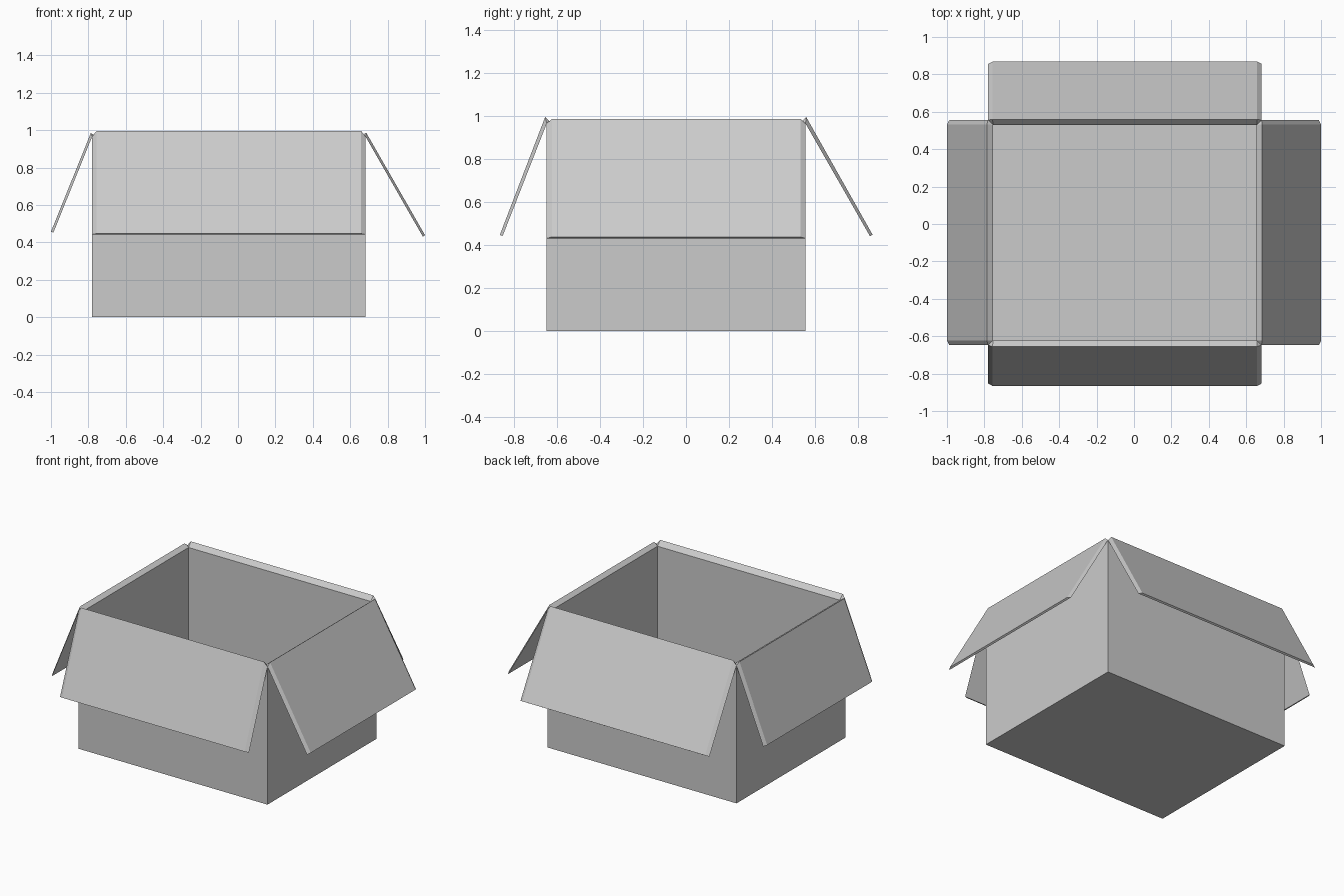
import bpy
import bmesh

cube = bpy.data.objects.get("Cube")
if cube:
    bpy.data.objects.remove(cube, do_unlink=True)

grey = bpy.data.materials.new("plain grey card")
grey.use_nodes = True
colour = (0.6, 0.6, 0.6, 1.0)
grey.diffuse_color = colour
grey.node_tree.nodes["Principled BSDF"].inputs["Base Color"].default_value = colour

X0, X1, Y0, Y1 = -0.78, 0.682, -0.648, 0.556   # outer walls
HINGE, CARD, INSET = 0.965, 0.026, 0.024


def finish(bm, name):
    bmesh.ops.recalc_face_normals(bm, faces=bm.faces)
    mesh = bpy.data.meshes.new(name)
    bm.to_mesh(mesh)
    bm.free()
    mesh.materials.append(grey)
    obj = bpy.data.objects.new(name, mesh)
    bpy.context.collection.objects.link(obj)
    return obj


# Open box: outer and inner shells joined by a flat rim
def make_box():
    bm = bmesh.new()

    def ring(inset, z):
        return [bm.verts.new(p) for p in (
            (X0 + inset, Y0 + inset, z), (X1 - inset, Y0 + inset, z),
            (X1 - inset, Y1 - inset, z), (X0 + inset, Y1 - inset, z))]

    rings = [ring(0, 0), ring(0, HINGE), ring(CARD, HINGE), ring(CARD, CARD)]
    for low, high in zip(rings, rings[1:]):
        for i in range(4):
            j = (i + 1) % 4
            bm.faces.new((low[i], low[j], high[j], high[i]))
    bm.faces.new(rings[0])
    bm.faces.new(rings[-1])
    finish(bm, "box_body")


# Flap: wide underside, narrower outer face, and a sloped lip over the wall rim
def make_flap(name, place, start, end, wall, peak, tip, thickness):
    bm = bmesh.new()
    section = [
        (wall, HINGE, 0),                                   # hinge
        (wall + tip[0] - thickness[0], tip[1] - thickness[1], 0),
        (wall + tip[0], tip[1], INSET),                     # outer tip
        (wall + peak[0], peak[1], INSET),                   # ridge
        (wall - CARD, HINGE, CARD),                         # inner rim
    ]
    ends = [[bm.verts.new(place(u + s * inset, out, z)) for out, z, inset in section]
            for u, s in ((start, 1), (end, -1))]
    for i in range(5):
        j = (i + 1) % 5
        bm.faces.new((ends[0][i], ends[0][j], ends[1][j], ends[1][i]))
    for e in ends:
        bm.faces.new(e[:4])
        bm.faces.new((e[0], e[3], e[4]))
    finish(bm, name)


make_box()
steep, shallow = (0.013, 0.005), (0.012, 0.007)
make_flap("front_flap", lambda u, o, z: (u, -o, z), X0, X1, -Y0,
          (0.007, 0.996), (0.218, 0.447), steep)
make_flap("back_flap", lambda u, o, z: (u, o, z), X0, X1, Y1,
          (0.003, 0.996), (0.312, 0.448), shallow)
make_flap("right_flap", lambda u, o, z: (-o, u, z), Y0, Y1, -X0,
          (0.007, 0.984), (0.22, 0.457), steep)
make_flap("left_flap", lambda u, o, z: (o, u, z), Y0, Y1, X1,
          (0.003, 0.987), (0.318, 0.438), shallow)
